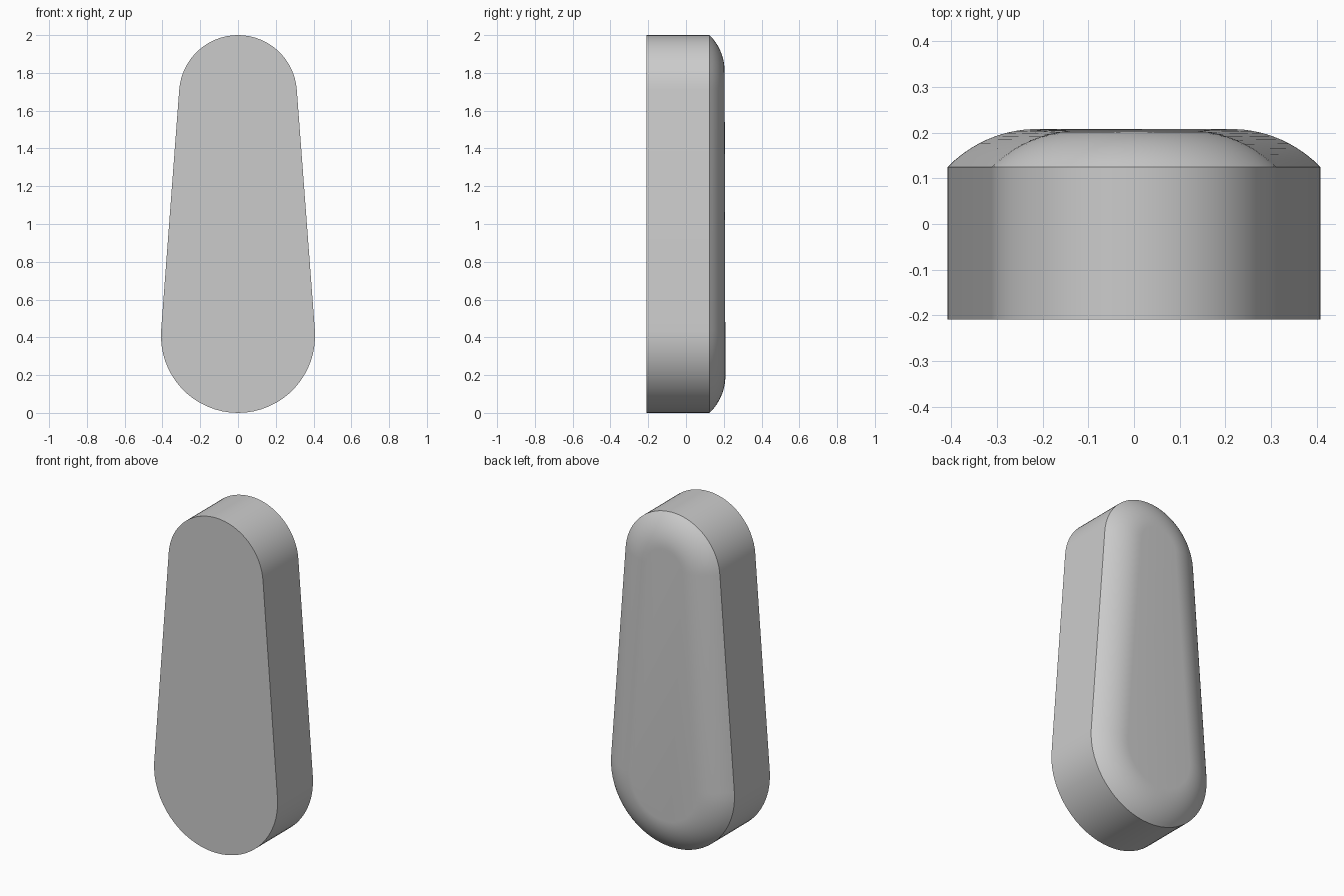
import bpy, bmesh
from math import sin, cos, asin, pi, sqrt

cube = bpy.data.objects.get("Cube")
if cube:
    bpy.data.objects.remove(cube, do_unlink=True)

# Outline: a large circle below and a small circle above, joined by tangents
R_LOW, R_TOP = 0.408, 0.312
Z_LOW, Z_TOP = R_LOW, 2 - R_TOP
TILT = asin((R_LOW - R_TOP) / (Z_TOP - Z_LOW))
STEPS = 32

# Depth profile: straight wall, then a rounded shoulder at the back
FRONT, SHOULDER, BACK = -0.209, 0.125, 0.204
WIDTH, ROUND_STEPS = 0.19, 10


def outline(inset):
    points = []
    for radius, z, start, end in ((R_TOP, Z_TOP, TILT, pi - TILT),
                                  (R_LOW, Z_LOW, pi - TILT, 2 * pi + TILT)):
        for i in range(STEPS + 1):
            t = start + (end - start) * i / STEPS
            points.append(((radius - inset) * cos(t), z + (radius - inset) * sin(t)))
    return points


def shoulder():
    height = BACK - SHOULDER
    radius = (WIDTH ** 2 + height ** 2) / (2 * height)
    sweep = asin(WIDTH / radius)
    for i in range(ROUND_STEPS + 1):
        inset = WIDTH - radius * sin(sweep * (1 - i / ROUND_STEPS))
        yield inset, BACK - radius + sqrt(radius ** 2 - (WIDTH - inset) ** 2)


bm = bmesh.new()
rings = []
for inset, y in [(0, FRONT)] + list(shoulder()):
    # The back swells very slightly towards the wide end
    swell = 0.005 * inset / WIDTH
    rings.append([bm.verts.new((x, y + swell * (1 - z / 2), z))
                  for x, z in outline(inset)])
for a, b in zip(rings, rings[1:]):
    for i in range(len(a)):
        j = (i + 1) % len(a)
        bm.faces.new((a[i], a[j], b[j], b[i]))
bm.faces.new(rings[0])
bm.faces.new(rings[-1])
bmesh.ops.recalc_face_normals(bm, faces=bm.faces)

mesh = bpy.data.meshes.new("rounded_body")
bm.to_mesh(mesh)
bm.free()
body = bpy.data.objects.new("rounded_body", mesh)
bpy.context.collection.objects.link(body)

# Plain grey finish
grey = bpy.data.materials.new("light_grey")
grey.use_nodes = True
colour = (0.6, 0.6, 0.6, 1)
grey.diffuse_color = colour
grey.node_tree.nodes["Principled BSDF"].inputs["Base Color"].default_value = colour
mesh.materials.append(grey)

# Smooth curves, crisp rims
bpy.ops.object.select_all(action='DESELECT')
body.select_set(True)
bpy.context.view_layer.objects.active = body
bpy.ops.object.shade_smooth_by_angle(angle=pi / 6)
